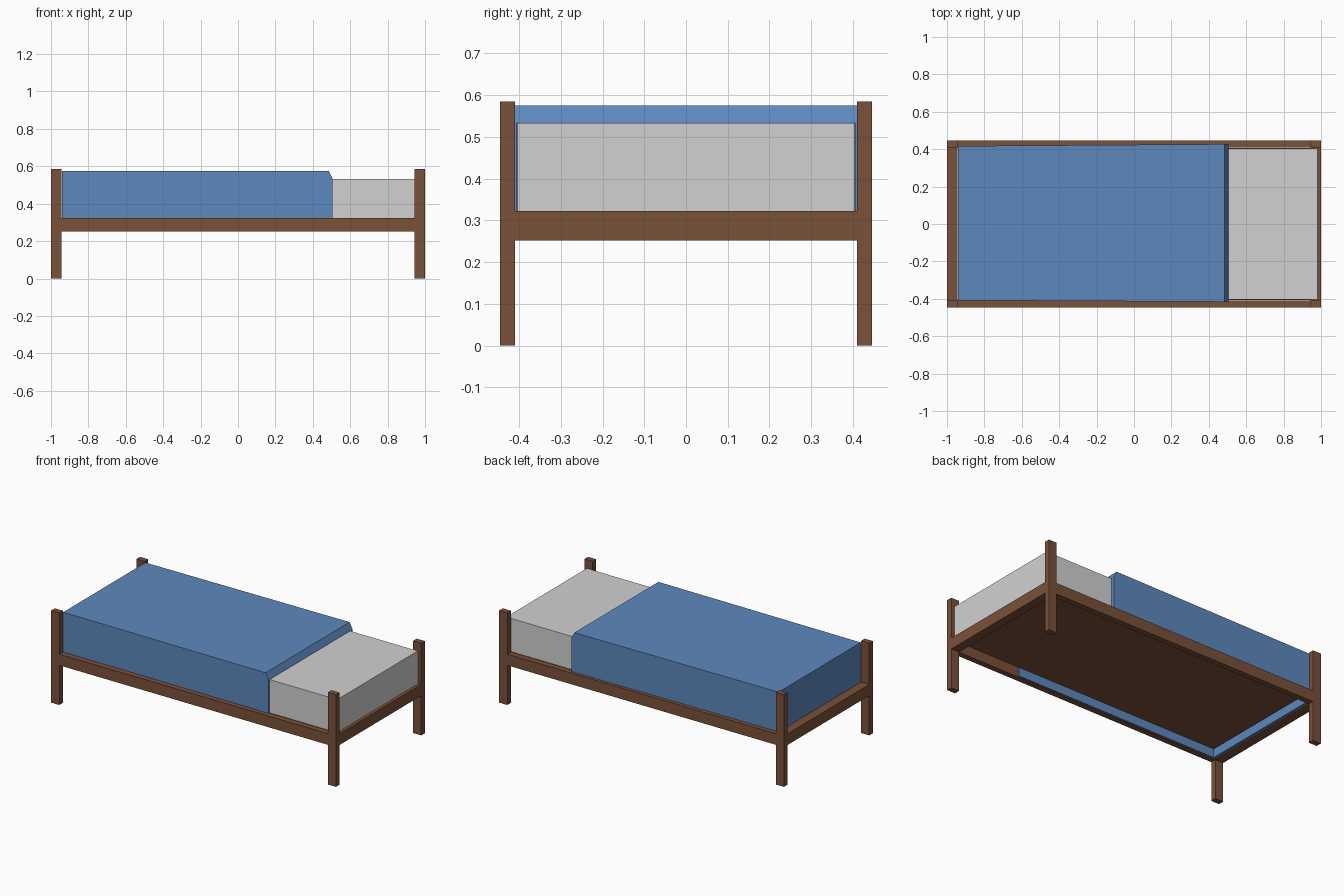
import bpy, bmesh

if "Cube" in bpy.data.objects:
    bpy.data.objects.remove(bpy.data.objects["Cube"])


def material(name, rgb):
    m = bpy.data.materials.new(name)
    m.diffuse_color = (*rgb, 1)
    m.use_nodes = True
    m.node_tree.nodes["Principled BSDF"].inputs["Base Color"].default_value = m.diffuse_color
    return m


WOOD = material("brown wood", (0.195, 0.083, 0.04))
WHITE = material("white sheet", (0.64, 0.64, 0.64))
BLUE = material("blue cloth", (0.11, 0.25, 0.51))


def finish(name, bm, mat):
    bmesh.ops.recalc_face_normals(bm, faces=bm.faces)
    me = bpy.data.meshes.new(name)
    bm.to_mesh(me)
    bm.free()
    me.materials.append(mat)
    ob = bpy.data.objects.new(name, me)
    bpy.context.collection.objects.link(ob)
    return ob


def loft(bm, rings):
    """Skin matching rings of points and cap both ends."""
    vs = [[bm.verts.new(p) for p in r] for r in rings]
    n = len(vs[0])
    for a, b in zip(vs, vs[1:]):
        for i in range(n):
            j = (i + 1) % n
            bm.faces.new((a[i], a[j], b[j], b[i]))
    bm.faces.new(vs[0])
    bm.faces.new(vs[-1])


def box(name, x, y, z, mat):
    bm = bmesh.new()
    loft(bm, [[(x[0], y[0], h), (x[1], y[0], h), (x[1], y[1], h), (x[0], y[1], h)] for h in z])
    return finish(name, bm, mat)


def span(s, a, b):
    return sorted((s * a, s * b))


# Corner posts
for sx, ex in ((-1, "left"), (1, "right")):
    for sy, ey in ((-1, "front"), (1, "back")):
        box(f"{ey}_{ex}_post", span(sx, 0.943, 1), span(sy, 0.41, 0.446), (0, 0.585), WOOD)

# Rails between the posts
for s, side, end in ((-1, "front", "left"), (1, "back", "right")):
    box(f"{side}_rail", (-0.943, 0.943), span(s, 0.41, 0.446), (0.252, 0.323), WOOD)
    box(f"{end}_rail", span(s, 0.943, 1), (-0.41, 0.41), (0.252, 0.323), WOOD)

# Base board and mattress
box("base_board", (-0.926, 0.943), (-0.406, 0.406), (0.313, 0.323), WOOD)
box("mattress", (-0.926, 0.98), (-0.404, 0.404), (0.323, 0.533), WHITE)

# Blanket: a cover with hanging sides, a closed foot end and a sloping hem
LOW, INNER = 0.258, 0.405


def cover_ring(x, front, back, top):
    return [(x, front, LOW), (x, front, top), (x, back, top), (x, back, LOW),
            (x, INNER, LOW), (x, INNER, 0.533), (x, -INNER, 0.533), (x, -INNER, LOW)]


bm = bmesh.new()
loft(bm, [cover_ring(-0.926, -0.408, 0.417, 0.575),
          cover_ring(0.485, -0.416, 0.427, 0.575),
          cover_ring(0.505, -0.416, 0.427, 0.536)])
loft(bm, [[(x, -0.408, LOW), (x, -0.408, 0.575), (x, 0.417, 0.575), (x, 0.417, LOW)]
          for x in (-0.942, -0.926)])
finish("blanket", bm, BLUE)
